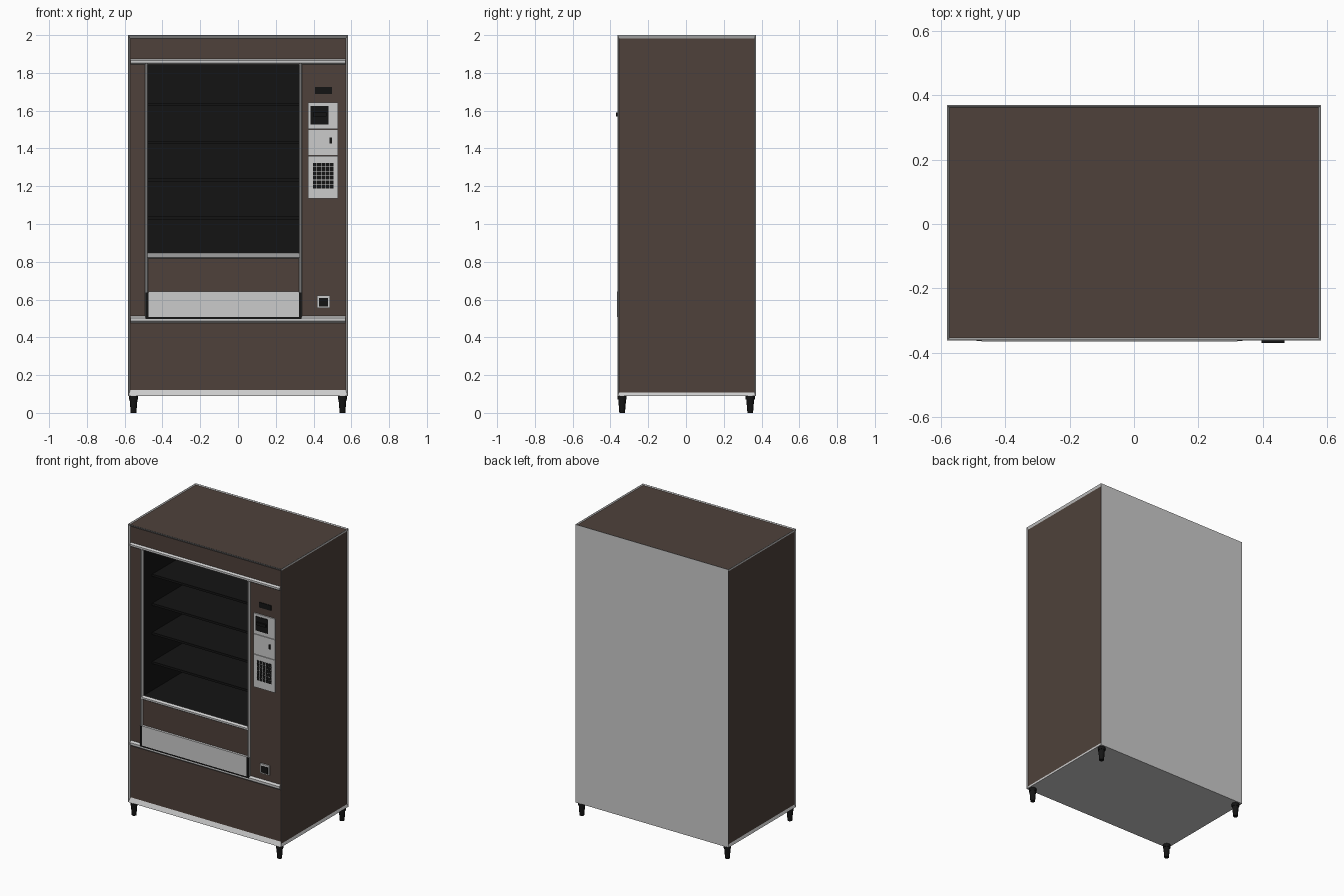
import bpy, bmesh
from mathutils import Matrix, Vector

if "Cube" in bpy.data.objects:
    bpy.data.objects.remove(bpy.data.objects["Cube"])


def material(name, rgb):
    m = bpy.data.materials.new(name)
    m.diffuse_color = (*rgb, 1)
    m.use_nodes = True
    m.node_tree.nodes["Principled BSDF"].inputs["Base Color"].default_value = m.diffuse_color
    return m


GREY = material("trim_grey", (0.8, 0.8, 0.8))
BROWN = material("panel_brown", (0.077, 0.053, 0.043))
BLACK = material("black", (0.007, 0.007, 0.007))
FRONT, BACK, PANEL = -0.363, 0.37, -0.35


def finish(bm, name, *mats):
    bmesh.ops.recalc_face_normals(bm, faces=bm.faces)
    me = bpy.data.meshes.new(name)
    bm.to_mesh(me)
    bm.free()
    for m in mats:
        me.materials.append(m)
    ob = bpy.data.objects.new(name, me)
    bpy.context.collection.objects.link(ob)
    return ob


def add_box(bm, x0, x1, y0, y1, z0, z1):
    mat = Matrix.Translation(((x0 + x1) / 2, (y0 + y1) / 2, (z0 + z1) / 2)) \
        @ Matrix.Diagonal((x1 - x0, y1 - y0, z1 - z0, 1))
    return bmesh.ops.create_cube(bm, size=1, matrix=mat)["verts"]


def box(name, mat, *dims):
    bm = bmesh.new()
    add_box(bm, *dims)
    return finish(bm, name, mat)


def trim(name, x0, x1, z0, z1, slope=0.6):
    """Raised strip on the front whose long edges slope back to the panel."""
    bm = bmesh.new()
    verts = add_box(bm, x0, x1, FRONT + 0.001, PANEL + 0.002, z0, z1)
    for v in verts:
        if v.co.y < PANEL - 0.003:
            if z1 - z0 > x1 - x0:
                c = (x0 + x1) / 2
                v.co.x = c + (v.co.x - c) * (1 - slope)
            else:
                c = (z0 + z1) / 2
                v.co.z = c + (v.co.z - c) * (1 - slope)
    return finish(bm, name, GREY)


# Cabinet: grey box with brown panels set into front, sides and top
bm = bmesh.new()
add_box(bm, -0.582, 0.582, FRONT, BACK, 0.09, 2.0)
bm.normal_update()
faces = [f for f in bm.faces if f.normal.y < 0.5 and f.normal.z > -0.5]
for f in faces:
    front = f.normal.y < -0.5
    side = abs(f.normal.x) > 0.5
    bmesh.ops.inset_individual(bm, faces=[f], thickness=0.004)
    bmesh.ops.inset_individual(bm, faces=[f], thickness=0.011 if front else 0.007,
                               depth=-0.013 if front else -0.006)
    for v in f.verts:
        if side:
            v.co.z += 0.011 if v.co.z < 1 else -0.009
        elif front:
            v.co.z += 0.02 if v.co.z < 1 else -0.007
    f.material_index = 1
cabinet = finish(bm, "cabinet", GREY, BROWN, BLACK)

# Display compartment cut into the cabinet
WX0, WX1, WZ0, WZ1, WY = -0.477, 0.323, 0.842, 1.843, 0.22
bm = bmesh.new()
add_box(bm, WX0, WX1, -0.5, WY, WZ0, WZ1)
for f in bm.faces:
    f.material_index = 2
cutter = finish(bm, "compartment_cutter", GREY, BROWN, BLACK)
cutter.hide_render = True
mod = cabinet.modifiers.new("compartment", "BOOLEAN")
mod.operation = "DIFFERENCE"
mod.solver = "EXACT"
mod.object = cutter
bpy.context.view_layer.objects.active = cabinet
bpy.ops.object.modifier_apply(modifier=mod.name)
bpy.data.objects.remove(cutter)

# Shelves
for i in range(4):
    z = 1.64 - 0.2 * i
    box(f"shelf_{i + 1}", BLACK, WX0, WX1, -0.25, WY, z - 0.015, z)

# Raised trim strips on the front
trim("header_trim", -0.568, 0.568, 1.842, 1.874)
trim("lower_trim", -0.568, 0.568, 0.474, 0.514)
trim("window_trim_left", -0.492, -0.476, 0.5, 1.85)
trim("window_trim_right", 0.322, 0.340, 0.5, 1.85)
trim("window_trim_bottom", -0.48, 0.326, 0.816, 0.846)

# Delivery flap in its black surround
box("flap_surround", BLACK, -0.49, 0.337, -0.3635, -0.345, 0.497, 0.638)
box("delivery_flap", GREY, -0.475, 0.322, -0.366, -0.35, 0.508, 0.643)

# Control panel: price display, three plates, note reader, coin slot
box("price_display", BLACK, 0.408, 0.498, -0.354, -0.345, 1.688, 1.724)
for name, z0, z1 in (("note_plate", 1.502, 1.642), ("coin_plate", 1.362, 1.499),
                     ("keypad_plate", 1.135, 1.359)):
    box(name, GREY, 0.37, 0.53, -0.358, -0.345, z0, z1)
box("note_reader", BLACK, 0.384, 0.48, -0.361, -0.35, 1.527, 1.625)
box("note_reader_lip", BLACK, 0.396, 0.468, -0.37, -0.355, 1.57, 1.59)
box("coin_slot", BLACK, 0.485, 0.497, -0.361, -0.35, 1.425, 1.457)

# Keypad buttons
bm = bmesh.new()
for c in range(5):
    for r in range(6):
        x, z = 0.396 + c * 0.0226, 1.188 + r * 0.0232
        add_box(bm, x, x + 0.0195, -0.361, -0.355, z, z + 0.02)
finish(bm, "keypad_buttons", BLACK)

# Coin return cup
box("coin_return_frame", GREY, 0.418, 0.487, -0.358, -0.345, 0.555, 0.622)
box("coin_return_opening", BLACK, 0.428, 0.477, -0.3595, -0.35, 0.562, 0.608)

# Tapered feet with a collar
for sx, nx in ((-1, "left"), (1, "right")):
    for y, ny in ((-0.338, "front"), (0.34, "back")):
        bm = bmesh.new()
        for r1, r2, z0, z1 in ((0.015, 0.021, 0.0, 0.075), (0.024, 0.024, 0.07, 0.092)):
            bmesh.ops.create_cone(bm, cap_ends=True, segments=16, radius1=r1, radius2=r2,
                                  depth=z1 - z0,
                                  matrix=Matrix.Translation(Vector((sx * 0.553, y, (z0 + z1) / 2))))
        foot = finish(bm, f"{ny}_{nx}_foot", BLACK)
        bpy.ops.object.select_all(action="DESELECT")
        foot.select_set(True)
        bpy.context.view_layer.objects.active = foot
        bpy.ops.object.shade_smooth_by_angle()
